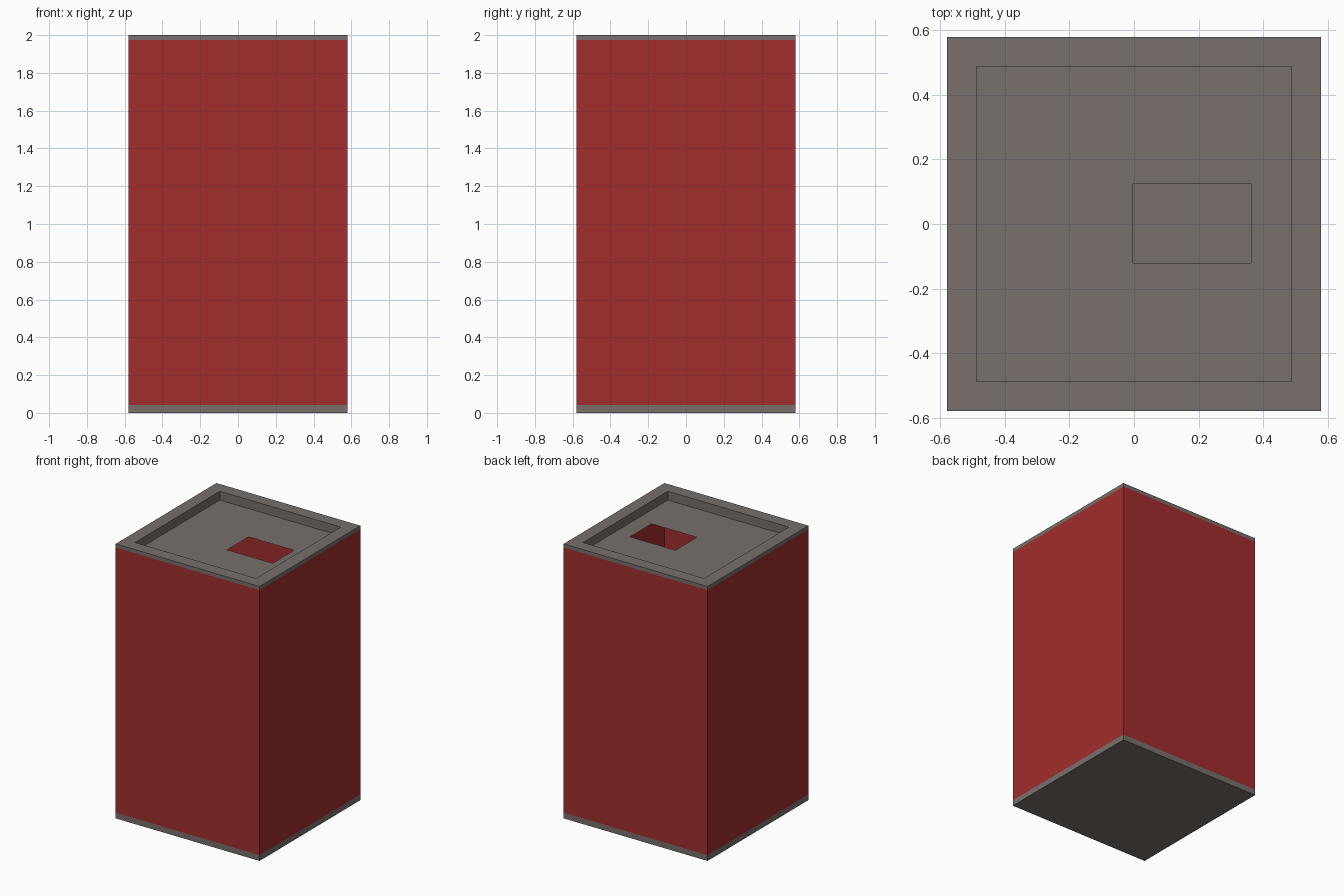
import bpy

if "Cube" in bpy.data.objects:
    bpy.data.objects.remove(bpy.data.objects["Cube"])

W = 0.58          # half width of the box
R = 0.488         # half width of the lid recess
Z_BASE, Z_RIM, Z_TOP, Z_LID = 0.042, 1.973, 2.0, 1.936


def material(name, rgb):
    m = bpy.data.materials.new(name)
    m.diffuse_color = (*rgb, 1)
    m.use_nodes = True
    m.node_tree.nodes["Principled BSDF"].inputs["Base Color"].default_value = m.diffuse_color
    return m


red = material("red paint", (0.358, 0.026, 0.026))
grey = material("warm grey", (0.188, 0.161, 0.149))


def ring(x0, x1, y0, y1, z):
    return [(x0, y0, z), (x1, y0, z), (x1, y1, z), (x0, y1, z)]


def square(h, z):
    return ring(-h, h, -h, h, z)


def loft(name, rings, mat, cap_first=False):
    """Thin shell joining consecutive four-cornered rings."""
    verts = [v for r in rings for v in r]
    faces = [(3, 2, 1, 0)] if cap_first else []
    for k in range(len(rings) - 1):
        a = 4 * k
        for i in range(4):
            j = (i + 1) % 4
            faces.append((a + i, a + j, a + 4 + j, a + 4 + i))
    me = bpy.data.meshes.new(name)
    me.from_pydata(verts, [], faces)
    me.materials.append(mat)
    ob = bpy.data.objects.new(name, me)
    bpy.context.collection.objects.link(ob)
    return ob


# Base: floor plate with a low turned-up edge
loft("base", [square(W, 0), square(W, Z_BASE)], grey, cap_first=True)

# Four thin side walls, hollow inside
loft("side_walls", [square(W, Z_BASE), square(W, Z_RIM)], red)

# Top: outer band, flat rim, sunken lid panel with an off-centre opening
loft("top_lid", [square(W, Z_RIM), square(W, Z_TOP), square(R, Z_TOP),
                 square(R, Z_LID), ring(-0.003, 0.363, -0.121, 0.125, Z_LID)], grey)
